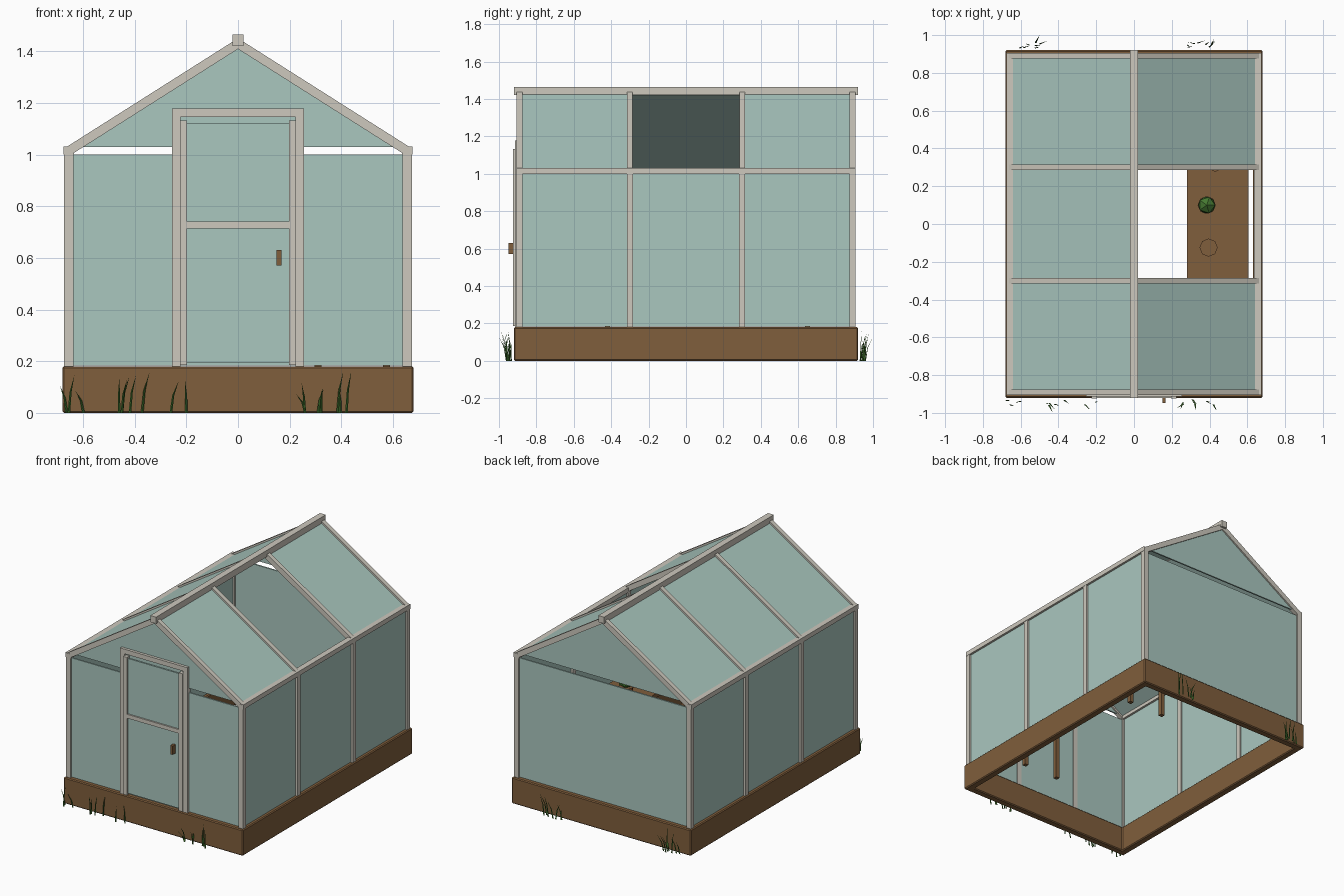
import bpy, bmesh, math, random
from mathutils import Vector, Matrix

if "Cube" in bpy.data.objects:
    bpy.data.objects.remove(bpy.data.objects["Cube"])

random.seed(4)


def material(name, rgb):
    m = bpy.data.materials.new(name)
    m.diffuse_color = (*rgb, 1)
    m.use_nodes = True
    m.node_tree.nodes["Principled BSDF"].inputs["Base Color"].default_value = m.diffuse_color
    return m


FRAME = material("pale_frame", (0.61, 0.58, 0.51))
GLASS = material("tinted_glass", (0.40, 0.57, 0.52))
WOOD = material("brown_wood", (0.215, 0.112, 0.045))
CLAY = material("terracotta", (0.42, 0.15, 0.06))
LEAF = material("leaf_green", (0.06, 0.19, 0.03))


def finish(name, bm, *mats):
    bmesh.ops.recalc_face_normals(bm, faces=bm.faces)
    me = bpy.data.meshes.new(name)
    bm.to_mesh(me)
    bm.free()
    for m in mats:
        me.materials.append(m)
    ob = bpy.data.objects.new(name, me)
    bpy.context.collection.objects.link(ob)
    return ob


def box(name, x, y, z, mat):
    """Box from (min, max) pairs."""
    bm = bmesh.new()
    size = [b - a for a, b in (x, y, z)]
    mid = [(a + b) / 2 for a, b in (x, y, z)]
    bmesh.ops.create_cube(bm, size=1, matrix=Matrix.Translation(mid) @ Matrix.Diagonal((*size, 1)))
    return finish(name, bm, mat)


def extrude_xz(name, pts, y0, y1, mat):
    """Profile in the xz plane pulled along y."""
    bm = bmesh.new()
    f = bm.faces.new([bm.verts.new((px, y0, pz)) for px, pz in pts])
    r = bmesh.ops.extrude_face_region(bm, geom=[f])
    bmesh.ops.translate(bm, vec=(0, y1 - y0, 0),
                        verts=[v for v in r["geom"] if isinstance(v, bmesh.types.BMVert)])
    return finish(name, bm, mat)


# Timber base: an open ring with slightly eased edges
bm = bmesh.new()
W, D, T, H = 0.68, 0.92, 0.05, 0.18
rings = [[bm.verts.new((sx * (W - t), sy * (D - t), z))
          for sx, sy in ((-1, -1), (1, -1), (1, 1), (-1, 1))]
         for t, z in ((0, 0), (0, H), (T, H), (T, 0))]
for i in range(4):
    a, b = rings[i], rings[(i + 1) % 4]
    for j in range(4):
        k = (j + 1) % 4
        bm.faces.new((a[j], a[k], b[k], b[j]))
base = finish("timber_base", bm, WOOD)
bev = base.modifiers.new("eased_edges", 'BEVEL')
bev.width, bev.segments = 0.006, 1

# Side posts, eave rails and side panes
POSTS = (-0.89, -0.3, 0.3, 0.89)
for s, side in ((-1, "left"), (1, "right")):
    def span(a, b):
        return tuple(sorted((s * a, s * b)))
    for y in POSTS:
        box(side + "_post", span(0.638, 0.673), (y - 0.0165, y + 0.0165), (H, 1.03), FRAME)
    box(side + "_eave_rail", span(0.635, 0.675), (-0.905, 0.905), (1.0, 1.032), FRAME)
    for a, b in zip(POSTS, POSTS[1:]):
        box(side + "_pane", span(0.65, 0.66), (a + 0.015, b - 0.015), (H + 0.003, 1.005), GLASS)

# Ridge beam
box("ridge_beam", (-0.022, 0.022), (-0.92, 0.92), (1.42, 1.465), FRAME)

# Sloping roof bars and panes; the middle right bay is left open
E, R = Vector((0.655, 1.015)), Vector((0, 1.43))
d = (R - E).normalized()
n = Vector((-d.y, d.x))
if n.y < 0:
    n = -n


def slope(name, s, start, end, low, high, y0, y1, mat):
    a, b = E + d * start, R - d * end
    pts = [a + n * low, b + n * low, b + n * high, a + n * high]
    return extrude_xz(name, [(s * p.x, p.y) for p in pts], y0, y1, mat)


for s, side in ((-1, "left"), (1, "right")):
    for y in POSTS:
        slope(side + "_rafter", s, 0, 0, -0.0175, 0.0175, y - 0.015, y + 0.015, FRAME)
    for i, (a, b) in enumerate(zip(POSTS, POSTS[1:])):
        if not (s == 1 and i == 1):
            slope(side + "_roof_pane", s, 0.01, 0.01, -0.004, 0.006, a + 0.012, b - 0.012, GLASS)

# End walls: wide pane and gable triangle, with a narrow gap between
for y, end in ((-0.89, "front"), (0.89, "back")):
    box(end + "_pane", (-0.645, 0.645), (y - 0.005, y + 0.005), (H + 0.003, 1.0), GLASS)
    extrude_xz(end + "_gable_pane", [(-0.625, 1.03), (0.625, 1.03), (0, 1.425)],
               y - 0.005, y + 0.005, GLASS)

# Door: surround, stiles, rail, pane and handle
for s in (-1, 1):
    box("door_jamb", tuple(sorted((s * 0.222, s * 0.255))), (-0.914, -0.88), (H, 1.178), FRAME)
    box("door_stile", tuple(sorted((s * 0.197, s * 0.224))), (-0.924, -0.895), (H + 0.005, 1.132), FRAME)
box("door_header", (-0.255, 0.255), (-0.914, -0.88), (1.146, 1.178), FRAME)
box("door_middle_rail", (-0.2, 0.2), (-0.922, -0.897), (0.714, 0.741), FRAME)
box("door_pane", (-0.2, 0.2), (-0.912, -0.903), (0.195, 1.12), GLASS)
box("door_handle", (0.15, 0.168), (-0.948, -0.918), (0.57, 0.63), WOOD)

# Potting bench on four legs
box("bench_top", (0.28, 0.605), (-0.45, 0.68), (0.45, 0.48), WOOD)
for x in (0.31, 0.575):
    for y in (-0.42, 0.65):
        box("bench_leg", (x - 0.014, x + 0.014), (y - 0.014, y + 0.014), (0, 0.455), WOOD)

# Pots with brown soil tops, some planted
for x, y, planted in ((0.42, -0.35, 1), (0.395, -0.125, 0), (0.385, 0.10, 1),
                      (0.43, 0.325, 0), (0.40, 0.55, 1)):
    bm = bmesh.new()
    bmesh.ops.create_cone(bm, cap_ends=True, segments=8, radius1=0.034, radius2=0.048,
                          depth=0.09, matrix=Matrix.Translation((x, y, 0.525)))
    bm.normal_update()
    for f in bm.faces:
        f.material_index = 1 if f.normal.z > 0.9 else 0
    finish("plant_pot", bm, CLAY, WOOD)
    if planted:
        bm = bmesh.new()
        bmesh.ops.create_icosphere(bm, subdivisions=1, radius=0.05,
                                   matrix=Matrix.Translation((x, y, 0.605)))
        finish("potted_plant", bm, LEAF)


# Grass clumps along both ends: bent, tapering three-sided blades
def blade(bm, x, y, h, lean):
    rows = []
    for t, w in ((0, 0.006), (0.55, 0.0045)):
        c = Vector((x, y, h * t)) + lean * t * t
        rows.append([bm.verts.new(c + Vector((w * math.cos(a), w * 0.5 * math.sin(a), 0)))
                     for a in (0.5, 2.6, 4.7)])
    tip = bm.verts.new(Vector((x, y, h)) + lean)
    bm.faces.new(rows[0])
    for i in range(3):
        j = (i + 1) % 3
        bm.faces.new((rows[0][i], rows[0][j], rows[1][j], rows[1][i]))
        bm.faces.new((rows[1][i], rows[1][j], tip))


for side, clumps in ((-1, ((-0.65, 2), (-0.6, 1), (-0.44, 3), (-0.37, 1), (-0.25, 1), (-0.2, 1),
                           (0.27, 2), (0.33, 3), (0.41, 3))),
                     (1, ((-0.58, 3), (-0.5, 4), (0.3, 3), (0.36, 2), (0.42, 2)))):
    bm = bmesh.new()
    for cx, count in clumps:
        for _ in range(count):
            blade(bm, cx + random.uniform(-0.025, 0.025), side * random.uniform(0.93, 0.96),
                  random.uniform(0.07, 0.165),
                  Vector((random.uniform(-0.04, 0.04), side * random.uniform(0, 0.035), 0)))
    # one blade reaching the full length of the model
    blade(bm, side * -0.52 if side > 0 else -0.45, side * 0.96, 0.13, Vector((0.02, side * 0.04, 0)))
    finish("front_grass" if side < 0 else "back_grass", bm, LEAF)
